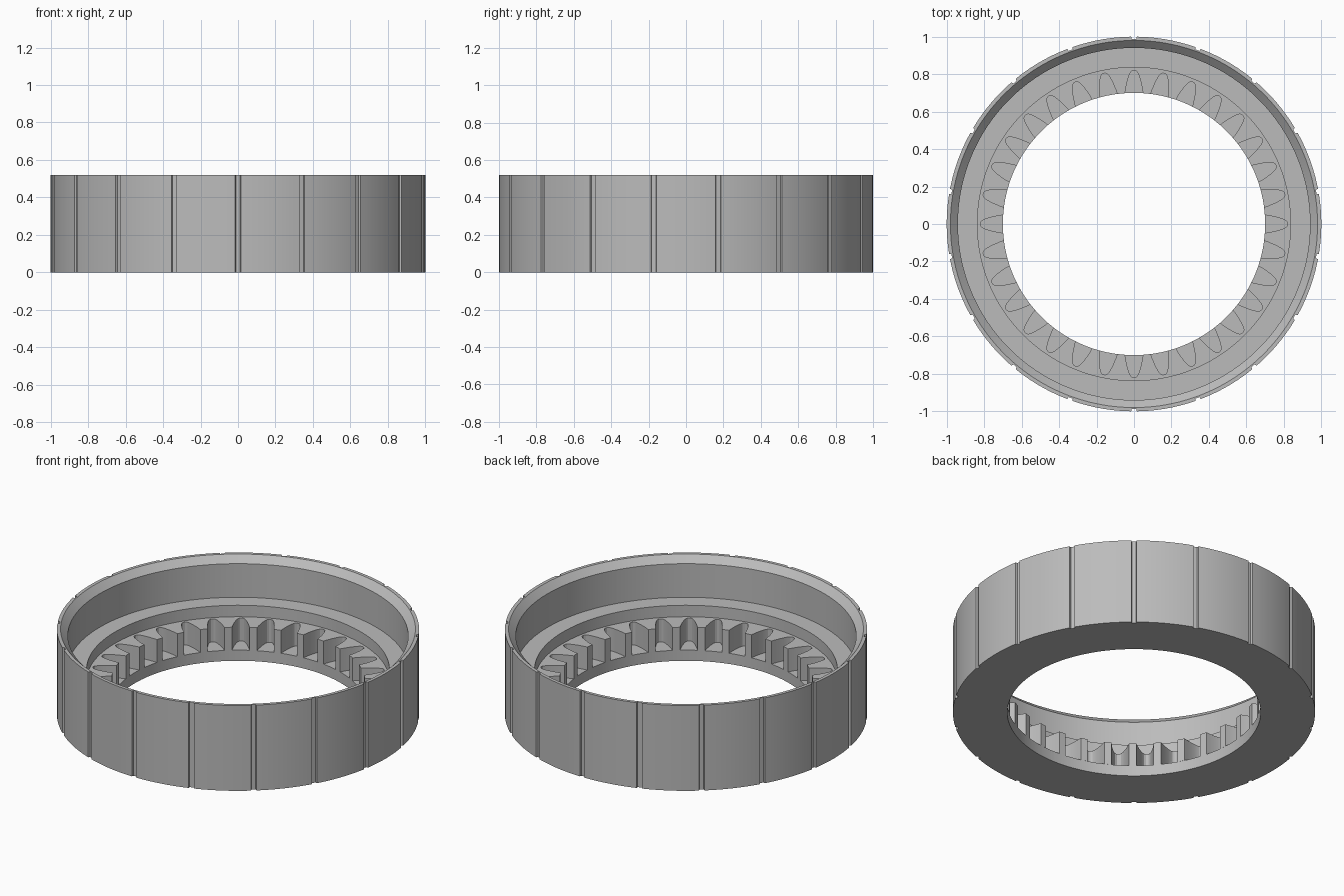
import bpy, bmesh
from math import pi, sin, cos, asin

cube = bpy.data.objects.get("Cube")
if cube:
    bpy.data.objects.remove(cube, do_unlink=True)

HEIGHT, FLOOR, GEAR_TOP, SEAT = 0.52, 0.065, 0.205, 0.275
BORE, GEAR_WALL = 0.70, 0.836
TEETH, GROOVES = 32, 18
GROOVE_HALF, GROOVE_DEPTH = 0.015, 0.012

grey = bpy.data.materials.new("plain grey")
grey.use_nodes = True
color = (0.5, 0.5, 0.5, 1)
grey.diffuse_color = color
grey.node_tree.nodes["Principled BSDF"].inputs["Base Color"].default_value = color


def ring_solid(name, loops):
    """Bridge a closed sequence of point loops into a ring-shaped solid."""
    bm = bmesh.new()
    rows = [[bm.verts.new(p) for p in loop] for loop in loops]
    n = len(rows[0])
    for i, row in enumerate(rows):
        nxt = rows[(i + 1) % len(rows)]
        for j in range(n):
            k = (j + 1) % n
            bm.faces.new((row[j], row[k], nxt[k], nxt[j]))
    bmesh.ops.recalc_face_normals(bm, faces=bm.faces)
    mesh = bpy.data.meshes.new(name)
    bm.to_mesh(mesh)
    bm.free()
    mesh.materials.append(grey)
    obj = bpy.data.objects.new(name, mesh)
    bpy.context.collection.objects.link(obj)
    bpy.ops.object.select_all(action='DESELECT')
    obj.select_set(True)
    bpy.context.view_layer.objects.active = obj
    bpy.ops.object.shade_smooth_by_angle(angle=pi / 7)
    return obj


def at(angle, r, z):
    return (r * cos(angle), r * sin(angle), z)


# Outer outline: arcs separated by shallow vertical grooves
outline = []
pitch = 2 * pi / GROOVES
half = asin(GROOVE_HALF)
for g in range(GROOVES):
    mid = pi / 2 + g * pitch
    floor_r = 1 - GROOVE_DEPTH
    outline += [(mid - half * 0.8, floor_r), (mid + half * 0.8, floor_r)]
    arc = pitch - 2 * half
    outline += [(mid + half + arc * s / 10, 1.0) for s in range(11)]

# Housing: stepped ring with a chamfered mouth, seat ledge and bottom lip
inside = [(0.98, HEIGHT), (0.94, HEIGHT - 0.04), (0.94, SEAT), (GEAR_WALL, SEAT),
          (GEAR_WALL, FLOOR), (BORE, FLOOR), (BORE, 0)]
loops = [[at(a, r, z) for a, r in outline] for z in (0, HEIGHT)]
loops += [[at(a, r, z) for a, _ in outline] for r, z in inside]
ring_solid("housing_ring", loops)

# Internal gear: each gap between teeth is a rounded, flaring slot
flank = [(0.048, BORE), (0.044, 0.725), (0.038, 0.755), (0.031, 0.78),
         (0.024, 0.80), (0.016, 0.814), (0.006, 0.82)]
slot = [(-w, r) for w, r in flank] + [(w, r) for w, r in reversed(flank)]
teeth = []
for t in range(TEETH):
    mid = pi / 2 - t * 2 * pi / TEETH
    teeth += [(mid - asin(w / r), r) for w, r in slot]
inner = [[at(a, r, z) for a, r in teeth] for z in (FLOOR, GEAR_TOP)]
outer = [[at(a, GEAR_WALL + 0.01, z) for a, _ in teeth] for z in (GEAR_TOP, FLOOR)]
ring_solid("internal_gear", inner + outer)
